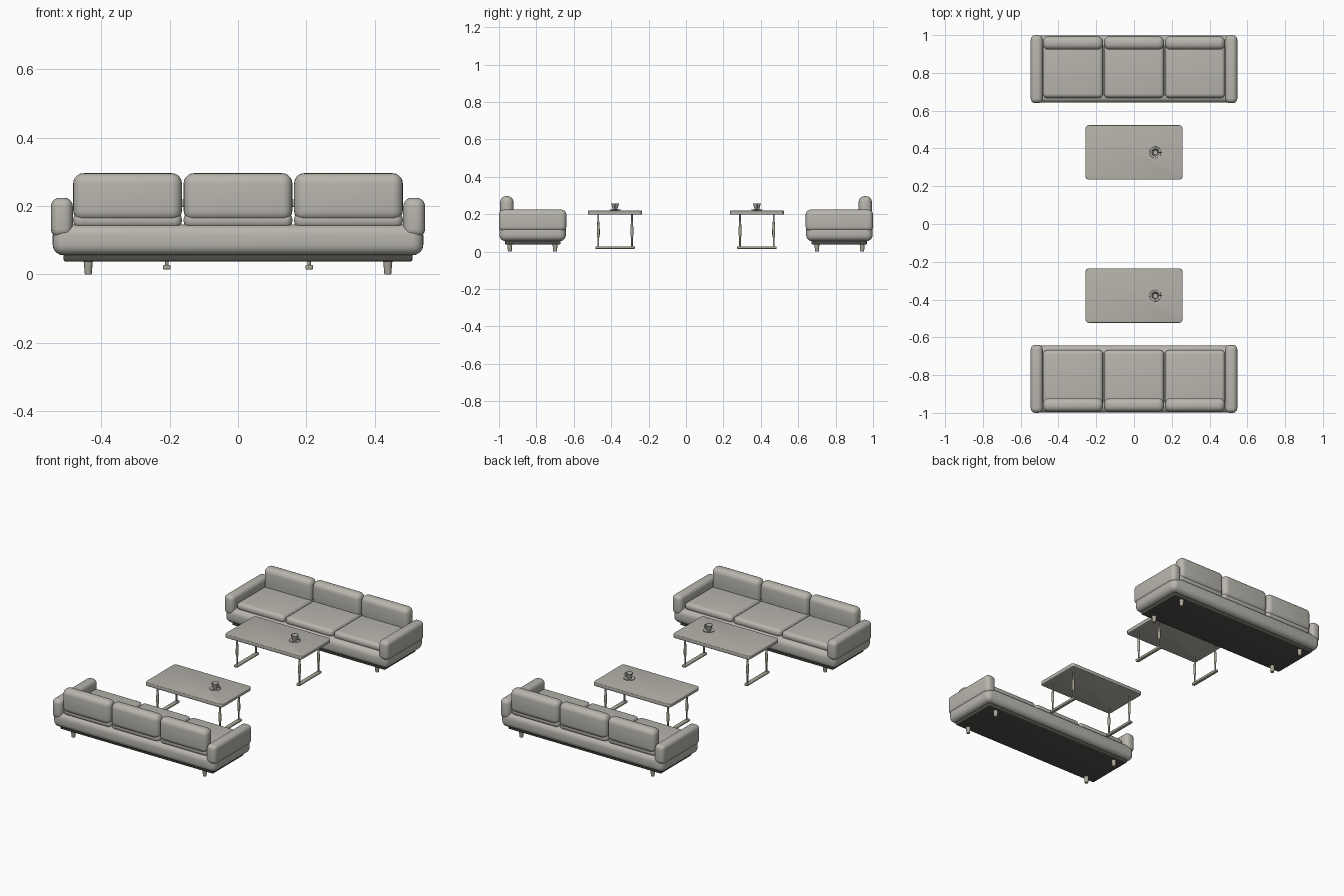
import bpy, bmesh, math
from mathutils import Matrix, Vector

cube = bpy.data.objects.get("Cube")
if cube:
    bpy.data.objects.remove(cube, do_unlink=True)


def material(name, rgb):
    m = bpy.data.materials.new(name)
    m.use_nodes = True
    m.diffuse_color = (*rgb, 1)
    m.node_tree.nodes["Principled BSDF"].inputs["Base Color"].default_value = (*rgb, 1)
    return m


FABRIC = material("warm grey fabric", (0.48, 0.465, 0.42))
TABLE = material("pale grey tabletop", (0.46, 0.445, 0.40))
FRAME = material("beige legs", (0.40, 0.38, 0.31))
DARK = material("dark base", (0.08, 0.076, 0.066))


def finish(bm, name, mat, angle=35):
    bmesh.ops.recalc_face_normals(bm, faces=bm.faces)
    mesh = bpy.data.meshes.new(name)
    bm.to_mesh(mesh)
    bm.free()
    mesh.materials.append(mat)
    ob = bpy.data.objects.new(name, mesh)
    bpy.context.collection.objects.link(ob)
    bpy.ops.object.select_all(action='DESELECT')
    ob.select_set(True)
    bpy.context.view_layer.objects.active = ob
    bpy.ops.object.shade_smooth_by_angle(angle=math.radians(angle))
    return ob


def box(name, x, y, z, mat, bevel, segments=5, corner=0):
    """Box from axis ranges, with optional rounded upright corners and bevelled edges."""
    bm = bmesh.new()
    spans = [sorted(r) for r in (x, y, z)]
    size = [b - a for a, b in spans]
    mid = Vector([(a + b) / 2 for a, b in spans])
    bmesh.ops.create_cube(bm, size=1,
                          matrix=Matrix.Translation(mid) @ Matrix.Diagonal((*size, 1)))
    if corner:
        upright = [e for e in bm.edges
                   if abs(e.verts[0].co.z - e.verts[1].co.z) > size[2] / 2]
        bmesh.ops.bevel(bm, geom=upright, offset=corner, segments=6, profile=0.5,
                        affect='EDGES')
    edges = [e for e in bm.edges if e.calc_face_angle(0) > 0.8]
    bmesh.ops.bevel(bm, geom=edges, offset=bevel, segments=segments, profile=0.5,
                    affect='EDGES', clamp_overlap=True)
    return finish(bm, name, mat)


def lathe(name, profile, x, y, mat, steps=24):
    """Spin a (radius, height) profile around an upright axis."""
    bm = bmesh.new()
    verts = [bm.verts.new((r, 0, z)) for r, z in profile]
    edges = [bm.edges.new(p) for p in zip(verts, verts[1:])]
    bmesh.ops.spin(bm, geom=verts + edges, cent=(0, 0, 0), axis=(0, 0, 1),
                   angle=math.tau, steps=steps)
    bmesh.ops.remove_doubles(bm, verts=bm.verts, dist=1e-5)
    bmesh.ops.translate(bm, verts=bm.verts, vec=(x, y, 0))
    return finish(bm, name, mat)


def sofa(side, s):
    """Sofa with its back towards s * y."""
    def part(name, x, y, z, mat, bevel):
        return box(f"{side}_{name}", x, (s * y[0], s * y[1]), z, mat, bevel)

    part("sofa_plinth", (-0.51, 0.51), (0.67, 0.967), (0.038, 0.075), DARK, 0.006)
    part("sofa_body", (-0.542, 0.542), (0.642, 0.998), (0.056, 0.146), FABRIC, 0.032)
    for label, m in (("left", 1), ("right", -1)):
        part(f"{label}_arm", (m * 0.483, m * 0.547), (0.64, 1.0), (0.108, 0.224),
             FABRIC, 0.025)
        for end, y in (("inner", 0.70), ("outer", 0.942)):
            lathe(f"{side}_{label}_{end}_sofa_leg",
                  [(0, 0), (0.01, 0), (0.014, 0.045), (0, 0.045)],
                  m * 0.438, s * y, FRAME)
    # Three seat cushions and three back cushions
    for label, cx in (("right", -0.323), ("middle", 0), ("left", 0.323)):
        x = (cx - 0.159, cx + 0.159)
        part(f"{label}_seat_cushion", x, (0.668, 0.985), (0.135, 0.182), FABRIC, 0.021)
        part(f"{label}_back_cushion", x, (0.923, 0.994), (0.156, 0.296), FABRIC, 0.03)


def cup(side, x, y):
    lathe(f"{side}_saucer", [(0, 0.218), (0.017, 0.218), (0.031, 0.224),
                             (0.03, 0.226), (0.016, 0.222), (0, 0.222)], x, y, TABLE)
    lathe(f"{side}_cup", [(0, 0.222), (0.011, 0.222), (0.014, 0.232), (0.021, 0.257),
                          (0.019, 0.257), (0.012, 0.233), (0, 0.228)], x, y, TABLE)
    # Handle ring
    bm = bmesh.new()
    ring = bmesh.ops.create_circle(
        bm, segments=8, radius=0.002,
        matrix=Matrix.Translation((0.009, 0, 0)) @ Matrix.Rotation(math.pi / 2, 4, 'X')
        @ Matrix.Rotation(math.pi / 2, 4, 'X') @ Matrix.Rotation(math.pi / 2, 4, 'X'))
    bmesh.ops.spin(bm, geom=ring["verts"] + bm.edges[:], cent=(0, 0, 0),
                   axis=(0, 0, 1), angle=math.tau, steps=16)
    bmesh.ops.remove_doubles(bm, verts=bm.verts, dist=1e-5)
    bmesh.ops.transform(bm, verts=bm.verts, matrix=Matrix.Translation((x + 0.022, y, 0.242))
                        @ Matrix.Rotation(math.pi / 2, 4, 'X'))
    finish(bm, f"{side}_cup_handle", TABLE)


def table(side, cy):
    box(f"{side}_tabletop", (-0.257, 0.257), (cy - 0.144, cy + 0.144), (0.197, 0.219),
        TABLE, 0.004, 3, corner=0.018)
    for label, x in (("left", 0.208), ("right", -0.208)):
        box(f"{side}_{label}_foot_bar", (x - 0.011, x + 0.011), (cy - 0.106, cy + 0.106),
            (0.014, 0.028), FRAME, 0.004, 3)
        for end, dy in (("front", -0.09), ("back", 0.09)):
            lathe(f"{side}_{label}_{end}_table_leg",
                  [(0, 0.025), (0.005, 0.025), (0.005, 0.075), (0.008, 0.09),
                   (0.008, 0.12), (0.005, 0.165), (0.005, 0.2), (0, 0.2)],
                  x, cy + dy, FRAME, 16)
    cup(side, 0.113, cy)


for side, s in (("front", -1), ("back", 1)):
    sofa(side, s)
    table(side, s * 0.379)
